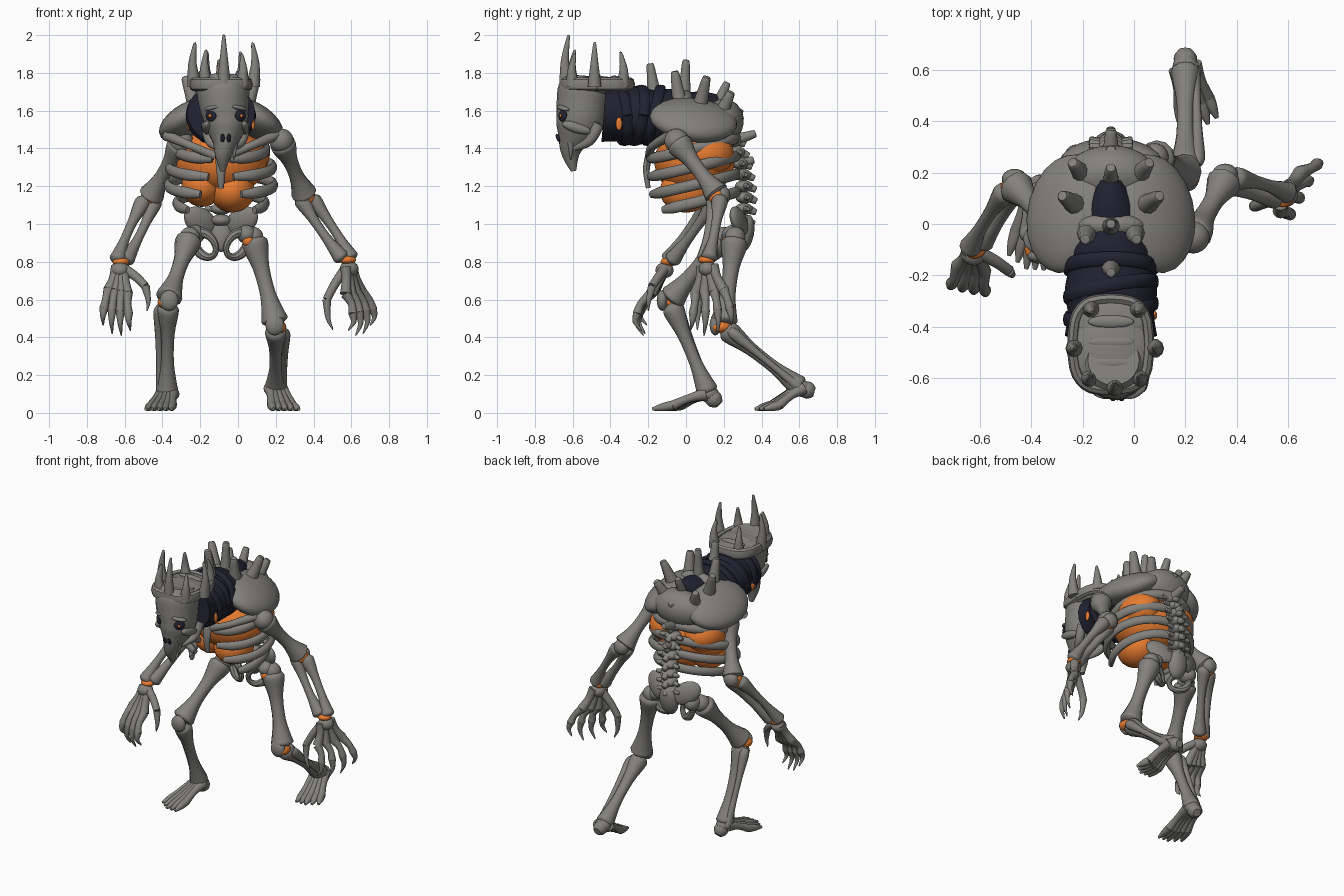
import bpy, bmesh, math
from mathutils import Vector as V

if "Cube" in bpy.data.objects:
    bpy.data.objects.remove(bpy.data.objects["Cube"])


def material(name, rgb):
    m = bpy.data.materials.new(name)
    m.use_nodes = True
    m.diffuse_color = (*rgb, 1)
    m.node_tree.nodes["Principled BSDF"].inputs["Base Color"].default_value = (*rgb, 1)
    return m


BONE = material("grey bone", (0.225, 0.22, 0.205))
EMBER = material("orange flesh", (0.8, 0.2, 0.03))
CLOTH = material("dark cloth", (0.015, 0.016, 0.03))
made = []
MID = -0.09  # the torso stands a little off centre


def add(name, bm, mat):
    bmesh.ops.recalc_face_normals(bm, faces=bm.faces)
    me = bpy.data.meshes.new(name)
    bm.to_mesh(me)
    bm.free()
    me.materials.append(mat)
    ob = bpy.data.objects.new(name, me)
    bpy.context.collection.objects.link(ob)
    made.append(ob)
    return ob


def ball(name, centre, size, mat=BONE, rot=(0, 0, 0)):
    bm = bmesh.new()
    bmesh.ops.create_icosphere(bm, subdivisions=3, radius=1)
    ob = add(name, bm, mat)
    ob.location, ob.rotation_euler = centre, rot
    ob.scale = size if isinstance(size, tuple) else (size,) * 3


def spline(keys, i, t):
    a, b, c, d = (keys[min(max(i + k, 0), len(keys) - 1)] for k in (-1, 0, 1, 2))
    return (b * 2 + (c - a) * t + (a * 2 - b * 5 + c * 4 - d) * t * t
            + (b * 3 - a - c * 3 + d) * t ** 3) / 2


def tube(name, path, radii, mat=BONE, ref=(1, 0, 0), sides=12, steps=4):
    """Smooth tube through path; a radius is a number or a (wide, deep) pair."""
    path = [V(p) for p in path]
    radii = [V(r) if isinstance(r, tuple) else V((r, r)) for r in radii]
    spans = [(i, k / steps) for i in range(len(path) - 1) for k in range(steps)]
    spans.append((len(path) - 2, 1))
    pts = [spline(path, *s) for s in spans]
    rad = [spline(radii, *s) for s in spans]
    bm, rings = bmesh.new(), []
    for i, (p, r) in enumerate(zip(pts, rad)):
        t = (pts[min(i + 1, len(pts) - 1)] - pts[max(i - 1, 0)]).normalized()
        u = V(ref)
        u = (u - t * u.dot(t)).normalized()
        w = t.cross(u)
        turn = [math.tau * k / sides for k in range(sides)]
        rings.append([bm.verts.new(p + u * math.cos(a) * max(r.x, 0.002)
                                   + w * math.sin(a) * max(r.y, 0.002)) for a in turn])
    for a, b in zip(rings, rings[1:]):
        for k in range(sides):
            n = (k + 1) % sides
            bm.faces.new((a[k], a[n], b[n], b[k]))
    bm.faces.new(rings[0])
    bm.faces.new(rings[-1])
    add(name, bm, mat)


def bone(name, a, b, r, bow=(0, 0, 0)):
    """Long bone with knobbed ends."""
    a, b, bow = V(a), V(b), V(bow)
    at = (0, 0.05, 0.13, 0.35, 0.65, 0.88, 0.96, 1)
    fat = (0.7, 1.3, 1.3, 0.85, 0.8, 1.2, 1.35, 0.8)
    tube(name, [a.lerp(b, t) + bow * math.sin(math.pi * t) for t in at], [r * f for f in fat], steps=3)


def spike(name, base, tip, r, end=0.35, bend=(0, 0, 0)):
    base, tip = V(base), V(tip)
    tube(name, [base, base.lerp(tip, 0.5) + V(bend), tip.lerp(base, 0.06), tip],
         [r, r * (1 + end) * 0.48, r * end, r * end * 0.5], sides=10, steps=3)


# Arms: upper arm, paired forearm bones and orange joint tissue
def arm(side, shoulder, elbow, wrist, palm, spread, out, thumb):
    shoulder, elbow, wrist, palm, spread, out = map(V, (shoulder, elbow, wrist, palm, spread, out))
    ball(side + "_shoulder_joint", shoulder, 0.065)
    bone(side + "_upper_arm", shoulder, elbow, 0.05)
    ball(side + "_elbow_tissue", elbow.lerp(wrist, 0.03), 0.05, EMBER)
    ball(side + "_elbow_tip", elbow + V((0, 0.025, 0)), (0.05, 0.04, 0.05))
    gap = V((0.028, 0.012, 0))
    for n, k in (("inner", -1), ("outer", 1)):
        bone(f"{side}_{n}_forearm", elbow + gap * k - V((0, 0, 0.005)), wrist + gap * k * 0.8, 0.032, gap * k * 0.4)
    ball(side + "_wrist_tissue", wrist, (0.045, 0.045, 0.025), EMBER)
    ball(side + "_wrist", wrist.lerp(palm, 0.28), (0.05, 0.048, 0.042))
    down = V((0, 0, -1))
    for i in range(4):
        f = (i - 1.5) / 1.5
        knuckle = palm + spread * f
        mid = knuckle + out * 0.05 + spread * f * 0.3 + down * 0.1
        tip = mid - out * 0.015 + spread * f * 0.15 + down * (0.13 - 0.04 * f * f)
        tube(f"{side}_hand_bone_{i}", [wrist.lerp(palm, 0.2) + spread * f * 0.4, wrist.lerp(knuckle, 0.6), knuckle],
             [0.03, 0.025, 0.03])
        tube(f"{side}_finger_{i}", [knuckle, knuckle.lerp(mid, 0.5) + out * 0.012, mid], [0.028, 0.02, 0.024])
        spike(f"{side}_claw_{i}", mid, tip, 0.024, 0.2, out * 0.015)
    joint, tip = map(V, thumb)
    tube(side + "_thumb", [wrist.lerp(palm, 0.15), wrist.lerp(joint, 0.6), joint], [0.028, 0.024, 0.022])
    spike(side + "_thumb_claw", joint, tip, 0.023, 0.2, (joint - wrist) * 0.08)


arm("left", (0.23, -0.05, 1.44), (0.355, 0.17, 1.15), (0.58, 0.11, 0.81), (0.61, 0.125, 0.64),
    (0.04, 0.075, 0.01), (1, 0.2, 0), ((0.47, 0.07, 0.6), (0.5, 0.06, 0.44)))
arm("right", (-0.3, -0.03, 1.43), (-0.465, 0.15, 1.14), (-0.62, -0.09, 0.8), (-0.635, -0.175, 0.64),
    (-0.05, 0.01, 0.01), (-0.2, -1.4, 0), ((-0.49, -0.18, 0.67), (-0.48, -0.2, 0.54)))


# Legs: thigh, paired shin bones, kneecap and clawed foot
def leg(side, hip, knee, ankle, heel, toes, spread):
    hip, knee, ankle, heel, toes, spread = map(V, (hip, knee, ankle, heel, toes, spread))
    ball(side + "_hip_joint", hip, 0.055)
    bone(side + "_thigh", hip, knee, 0.052)
    out = 1 if hip.x > 0 else -1
    ball(side + "_knee_tissue", knee + V((0.012 * out, -0.015, -0.015)), (0.044, 0.055, 0.034), EMBER)
    ball(side + "_kneecap", knee + V((-0.005 * out, -0.045, -0.005)), (0.05, 0.03, 0.055))
    bone(side + "_shin", knee - V((0, 0, 0.02)), ankle, 0.042)
    off = V((0.045 * out, 0.028, -0.03))
    bone(side + "_thin_shin", knee + off, ankle + off * 0.6, 0.023, off * 0.2)
    ball(side + "_ankle", ankle, (0.05, 0.055, 0.045))
    tube(side + "_heel", [ankle, ankle.lerp(heel, 0.6), heel], [0.04, 0.045, 0.025])
    for i in range(5):
        tip = toes + spread * (i - 2) + V((0, 0.012 * abs(i - 2), 0))
        root = ankle + spread * (i - 2) * 0.45
        ball_of_foot = root.lerp(tip, 0.62)
        ball_of_foot.z = 0.04
        tube(f"{side}_foot_bone_{i}", [root, root.lerp(ball_of_foot, 0.5) + V((0, 0, 0.008)), ball_of_foot],
             [0.035, 0.022, 0.026])
        tube(f"{side}_toe_{i}", [ball_of_foot, ball_of_foot.lerp(tip, 0.5), tip], [0.026, 0.021, 0.008])


leg("left", (0.08, 0.26, 0.93), (0.2, 0.2, 0.47), (0.2, 0.61, 0.13), (0.2, 0.68, 0.11),
    (0.255, 0.365, 0.02), (0.034, 0.012, 0))
leg("right", (-0.255, 0.2, 0.93), (-0.37, -0.08, 0.6), (-0.375, 0.12, 0.1), (-0.365, 0.175, 0.045),
    (-0.42, -0.175, 0.02), (-0.034, 0.014, 0))
ball("left_hip_tissue", (0.055, 0.222, 0.91), 0.032, EMBER)

# Glowing flesh inside the ribs, bulging past them high on the flanks
ball("chest_flesh", (MID, 0.045, 1.33), (0.245, 0.215, 0.185), EMBER)
ball("left_belly_lobe", (MID + 0.06, 0, 1.175), (0.12, 0.14, 0.115), EMBER)
ball("right_belly_lobe", (MID - 0.1, 0.01, 1.2), (0.11, 0.14, 0.11), EMBER)
for n, k in (("left", 1), ("right", -1)):
    ball(n + "_flank_lobe", (MID + 0.125 * k, 0.1, 1.37), (0.135, 0.155, 0.12), EMBER)

# Rib cage and breastbone
for n, k in (("left", 1), ("right", -1)):
    for i in range(4):
        wide = (0.24, 0.275, 0.28, 0.235)[i]
        end = (2.95, 2.9, 2.75, 2.3)[i]
        path = []
        for j in range(9):
            t = 0.1 + (end - 0.1) * j / 8
            path.append((MID + k * wide * math.sin(t), 0.035 + 0.235 * math.cos(t),
                         1.4 - 0.095 * i + 0.055 * math.cos(t) - 0.005 * math.sin(t)))
        tube(f"{n}_rib_{i}", path, [(0.03, 0.022)] * 8 + [(0.02, 0.015)], ref=(0, 0, 1), sides=10, steps=3)
    tube(n + "_collar_bone", [(MID + 0.03 * k, -0.19, 1.36), (MID + 0.15 * k, -0.18, 1.41),
                             (MID + 0.29 * k, -0.08, 1.47)], [0.025, 0.022, 0.03], ref=(0, 0, 1))
tube("breastbone", [(MID, -0.19, 1.39), (MID, -0.21, 1.29), (MID, -0.2, 1.19)],
     [(0.035, 0.02), (0.025, 0.018), (0.015, 0.012)])

# Spine
for i in range(8):
    t = i / 7
    y = 0.25 + 0.06 * math.sin(t * 2.2)
    z = 1.44 - 0.42 * t
    ball(f"vertebra_{i}", (MID, y, z), (0.055, 0.048, 0.032))
    spike(f"spine_process_{i}", (MID, y + 0.02, z), (MID, y + 0.065, z - 0.02), 0.028, 0.6)
    for k in (-1, 1):
        spike(f"side_process_{i}_{k}", (MID, y, z), (MID + 0.085 * k, y + 0.02, z), 0.024, 0.5)

# Pelvis: wings, sacrum and lower rings
ball("sacrum", (MID, 0.315, 0.95), (0.065, 0.045, 0.1), rot=(-0.2, 0, 0))
for n, k in (("left", 1), ("right", -1)):
    ball(n + "_pelvis_wing", (MID + 0.11 * k, 0.28, 1.015), (0.1, 0.035, 0.07), rot=(0.2, -0.55 * k, -0.45 * k))
    ball(n + "_hip_socket", (MID + 0.135 * k, 0.25, 0.945), (0.05, 0.06, 0.05))
    loop = [(MID + k * (0.085 + 0.055 * math.cos(a) + 0.02 * math.sin(a)), 0.23 + 0.03 * math.cos(a),
             0.89 + 0.065 * math.sin(a)) for a in [math.tau * j / 8 for j in range(9)]]
    tube(n + "_pelvis_ring", loop, [0.022 + 0.006 * math.sin(j) for j in range(8)] + [0.022], ref=(0, 1, 0.1), sides=8)

# Cloth wrapped neck, narrow where it runs under the shoulder plates
folds = [(min(0.168, 0.065 + 0.032 * j) + 0.012 * (j % 2), 0.145 + 0.01 * (j % 2)) for j in range(8)]
tube("neck_cloth", [(MID, 0.16 - 0.085 * j, 1.54 + 0.007 * j) for j in range(8)], folds, CLOTH, sides=20)
for j in range(3):
    tube(f"cloth_fold_{j}", [(MID + 0.174 * math.cos(a), -0.17 - 0.085 * j + 0.035 * math.sin(a + j),
                             1.575 + 0.15 * math.sin(a)) for a in [math.tau * i / 10 for i in range(11)]],
         [(0.028, 0.013)] * 11, CLOTH, ref=(0, 1, 0), sides=8)
for k in (-1, 1):
    ball(f"neck_wound_{k}", (MID + 0.17 * k, -0.355, 1.53), (0.01, 0.017, 0.034), EMBER)

# Shoulder plates and hump
for n, k in (("left", 1), ("right", -1)):
    ball(n + "_shoulder_plate", (MID + 0.17 * k, 0.04, 1.55), (0.175, 0.235, 0.088), rot=(-0.1, 0.55 * k, 0.1 * k))
ball("upper_back", (MID, 0.19, 1.54), (0.18, 0.115, 0.125), rot=(-0.4, 0, 0))
ball("neck_root", (MID, -0.005, 1.65), (0.13, 0.05, 0.06))

# Back spikes: mirrored pairs, then the middle row
pairs = (((0.09, -0.03, 1.62), (0.1, -0.06, 1.81)), ((0.13, 0.07, 1.61), (0.19, 0.11, 1.78)),
         ((0.1, 0.18, 1.57), (0.15, 0.24, 1.7)))
for i, (a, b) in enumerate(pairs):
    for n, k in (("left", 1), ("right", -1)):
        spike(f"{n}_back_spike_{i}", (MID + a[0] * k, *a[1:]), (MID + b[0] * k, *b[1:]), 0.046, 0.5)
middle = (((-0.17, 1.7), (-0.19, 1.85)), ((-0.01, 1.66), (0, 1.87)), ((0.15, 1.6), (0.22, 1.75)),
          ((0.24, 1.53), (0.29, 1.61)), ((0.25, 1.44), (0.37, 1.48)), ((0.26, 1.31), (0.36, 1.34)))
for i, (a, b) in enumerate(middle):
    spike(f"middle_spike_{i}", (MID, *a), (MID, *b), 0.038, 0.55)

# Skull: one long shell drawn down into the beak
FACE = -0.065
tube("skull", [(-0.08, -0.53, 1.78), (-0.08, -0.54, 1.72), (-0.075, -0.55, 1.64), (FACE, -0.56, 1.56), (FACE, -0.58, 1.49),
               (-0.07, -0.605, 1.42), (-0.08, -0.61, 1.36), (-0.08, -0.595, 1.28)],
     [(0.1, 0.1), (0.138, 0.135), (0.133, 0.135), (0.12, 0.128), (0.098, 0.112), (0.06, 0.07), (0.042, 0.045),
      (0.014, 0.014)], sides=20)
ball("skull_cap", (MID, -0.49, 1.73), (0.16, 0.18, 0.055))
ball("skull_cap_rear", (MID, -0.38, 1.735), (0.15, 0.11, 0.04))
for i in range(3):
    ball(f"cap_ridge_{i}", (MID, -0.38 - 0.08 * i, 1.772), (0.09, 0.025, 0.014))
for n, k in (("left", 1), ("right", -1)):
    ball(n + "_eye_socket", (FACE + 0.077 * k, -0.653, 1.575), (0.034, 0.014, 0.032), CLOTH, rot=(-0.1, 0, 0.6 * k))
    ball(n + "_eye", (FACE + 0.081 * k, -0.661, 1.573), 0.01, EMBER)
    ball(n + "_brow", (FACE + 0.07 * k, -0.648, 1.614), (0.05, 0.026, 0.014), rot=(0, 0.2 * k, 0.55 * k))
    ball(n + "_cheek", (FACE + 0.1 * k, -0.58, 1.51), (0.025, 0.08, 0.028), rot=(-0.3, 0, 0))
    ball(n + "_nostril", (FACE + 0.017 * k, -0.677, 1.455), (0.012, 0.01, 0.024), CLOTH, rot=(0.4, 0, 0))
    tube(n + "_jaw", [(FACE + 0.1 * k, -0.46, 1.53), (FACE + 0.085 * k, -0.51, 1.44), (FACE + 0.04 * k, -0.59, 1.4)],
         [0.03, 0.026, 0.014])
    spike(n + "_tusk", (FACE + 0.05 * k, -0.61, 1.43), (FACE + 0.042 * k, -0.61, 1.34), 0.018, 0.2)

# Crown: squarish band and ring of spikes
ring = []
for j in range(17):
    c, s = math.cos(math.tau * j / 16), math.sin(math.tau * j / 16)
    ring.append((MID + math.copysign(abs(c) ** 0.7, c) * 0.148, -0.47 + math.copysign(abs(s) ** 0.7, s) * 0.178, 1.74))
tube("crown_band", ring, [(0.036, 0.022)] * 17, ref=(0, 0, 1), sides=8, steps=2)
for i, (deg, high) in enumerate(((0, 0.27), (38, 0.17), (-38, 0.19), (85, 0.23), (-85, 0.23), (145, 0.18), (-145, 0.18))):
    a = math.radians(deg)
    d = V((math.sin(a), -math.cos(a), 0))
    base = V((MID + 0.015, -0.47, 1.73)) + V((d.x * 0.155, d.y * 0.165, 0))
    spike(f"crown_spike_{i}", base, base + V((0, d.y * -0.012, high)), 0.038, 0.25, d * 0.012)

# Soft shading with kept edges
for ob in bpy.context.selected_objects:
    ob.select_set(False)
for ob in made:
    ob.select_set(True)
bpy.context.view_layer.objects.active = made[0]
bpy.ops.object.shade_smooth_by_angle(angle=math.radians(40))
